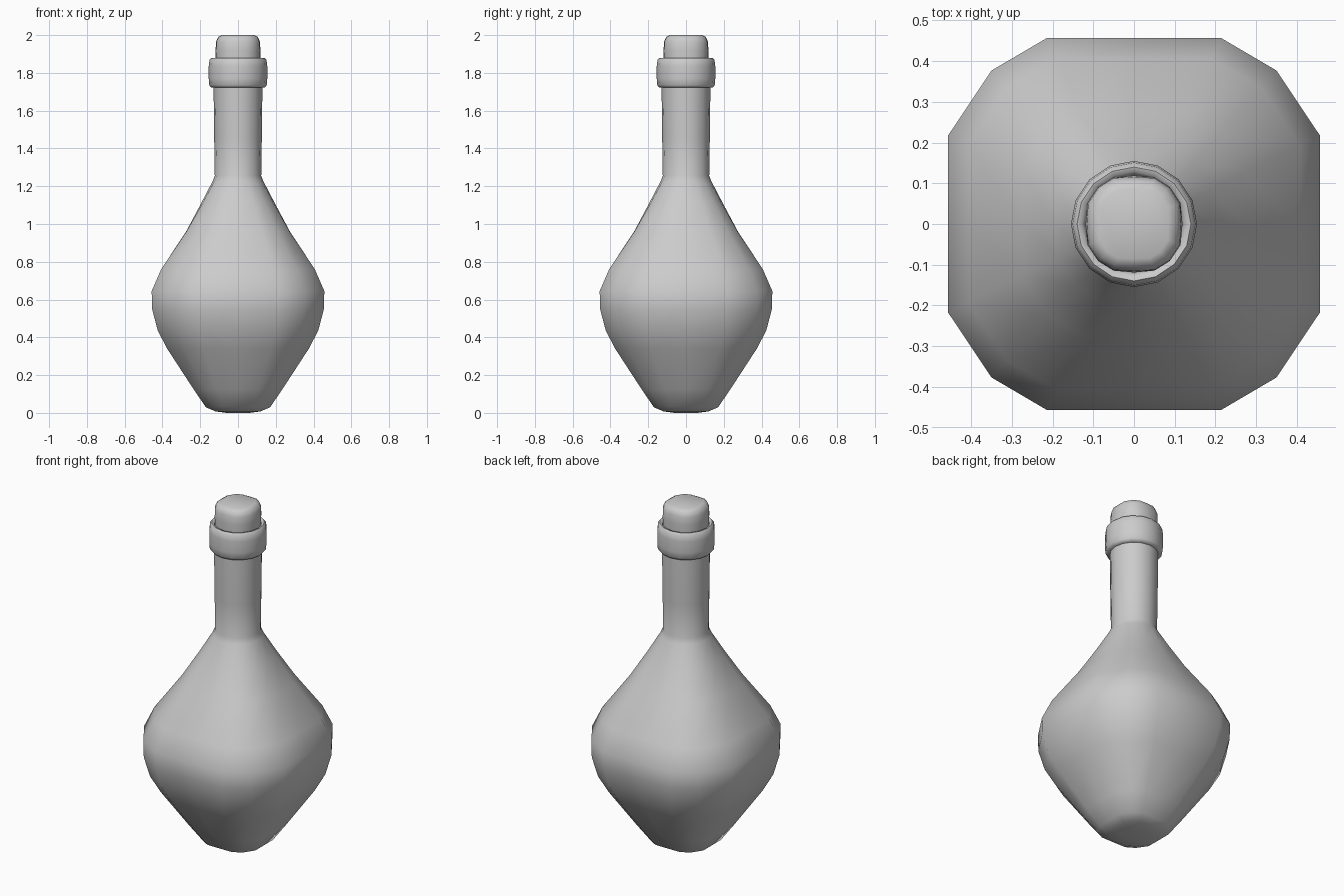
import bpy, bmesh, math

if "Cube" in bpy.data.objects:
    bpy.data.objects.remove(bpy.data.objects["Cube"])

# quarter cross-sections (16-sided): softened square for the body, circle for the neck
SQUARE = [(1, 0), (1, 0.475), (0.766, 0.825), (0.468, 1)]
CIRCLE = [(math.cos(i * math.pi / 8), math.sin(i * math.pi / 8)) for i in range(4)]


def section(s):
    pts = []
    for q in range(4):
        for i in range(4):
            # alternate quarters are mirrored so the outline is symmetric in x and y
            if q % 2 == 0:
                sq = SQUARE[i]
            else:
                a = SQUARE[(4 - i) % 4] if i else (0, 1)
                sq = (-a[0], a[1]) if i else (0, 1)
            if q >= 2:
                sq = section_half[(q - 2) * 4 + i]
                sq = (-sq[0], -sq[1])
            else:
                section_half[q * 4 + i] = sq
            t = (q * 4 + i) * math.pi / 8
            pts.append((sq[0] * s + math.cos(t) * (1 - s),
                        sq[1] * s + math.sin(t) * (1 - s)))
    return pts


section_half = {}


def loft(name, profile, closed=False, angle=40):
    """profile rows: (half width, z, squareness)"""
    bm = bmesh.new()
    rings = [[bm.verts.new((x * r, y * r, z)) for x, y in section(s)]
             for r, z, s in profile]
    pairs = list(zip(rings, rings[1:]))
    if closed:
        pairs.append((rings[-1], rings[0]))
    for a, b in pairs:
        for i in range(16):
            j = (i + 1) % 16
            bm.faces.new((a[i], a[j], b[j], b[i]))
    if not closed:
        bm.faces.new(rings[0][::-1])
        bm.faces.new(rings[-1])
    bmesh.ops.recalc_face_normals(bm, faces=bm.faces)
    me = bpy.data.meshes.new(name)
    bm.to_mesh(me)
    bm.free()
    ob = bpy.data.objects.new(name, me)
    bpy.context.collection.objects.link(ob)
    bpy.ops.object.select_all(action='DESELECT')
    ob.select_set(True)
    bpy.context.view_layer.objects.active = ob
    bpy.ops.object.shade_smooth_by_angle(angle=math.radians(angle))
    return ob


# bulbous body and neck in one skin
loft("bottle_body", [
    (0.06, 0.0, 1), (0.12, 0.008, 1), (0.17, 0.03, 1), (0.235, 0.125, 1),
    (0.375, 0.34, 1), (0.425, 0.436, 1), (0.455, 0.55, 1), (0.457, 0.645, 1),
    (0.407, 0.76, 1), (0.275, 0.96, 0.9), (0.195, 1.11, 0.5),
    (0.135, 1.225, 0.1), (0.123, 1.255, 0), (0.126, 1.45, 0),
    (0.129, 1.70, 0), (0.129, 1.76, 0)], angle=60)

# rounded collar around the mouth
loft("neck_collar", [
    (0.12, 1.722, 0), (0.142, 1.722, 0), (0.152, 1.735, 0), (0.155, 1.77, 0),
    (0.155, 1.835, 0), (0.151, 1.868, 0), (0.14, 1.88, 0), (0.128, 1.877, 0),
    (0.12, 1.86, 0), (0.118, 1.80, 0)], closed=True, angle=60)

# squarish stopper
loft("cork", [
    (0.115, 1.74, 0.3), (0.118, 1.86, 0.4), (0.119, 1.92, 0.5),
    (0.116, 1.965, 0.6), (0.105, 1.99, 0.7), (0.085, 2.0, 0.8)], angle=60)
